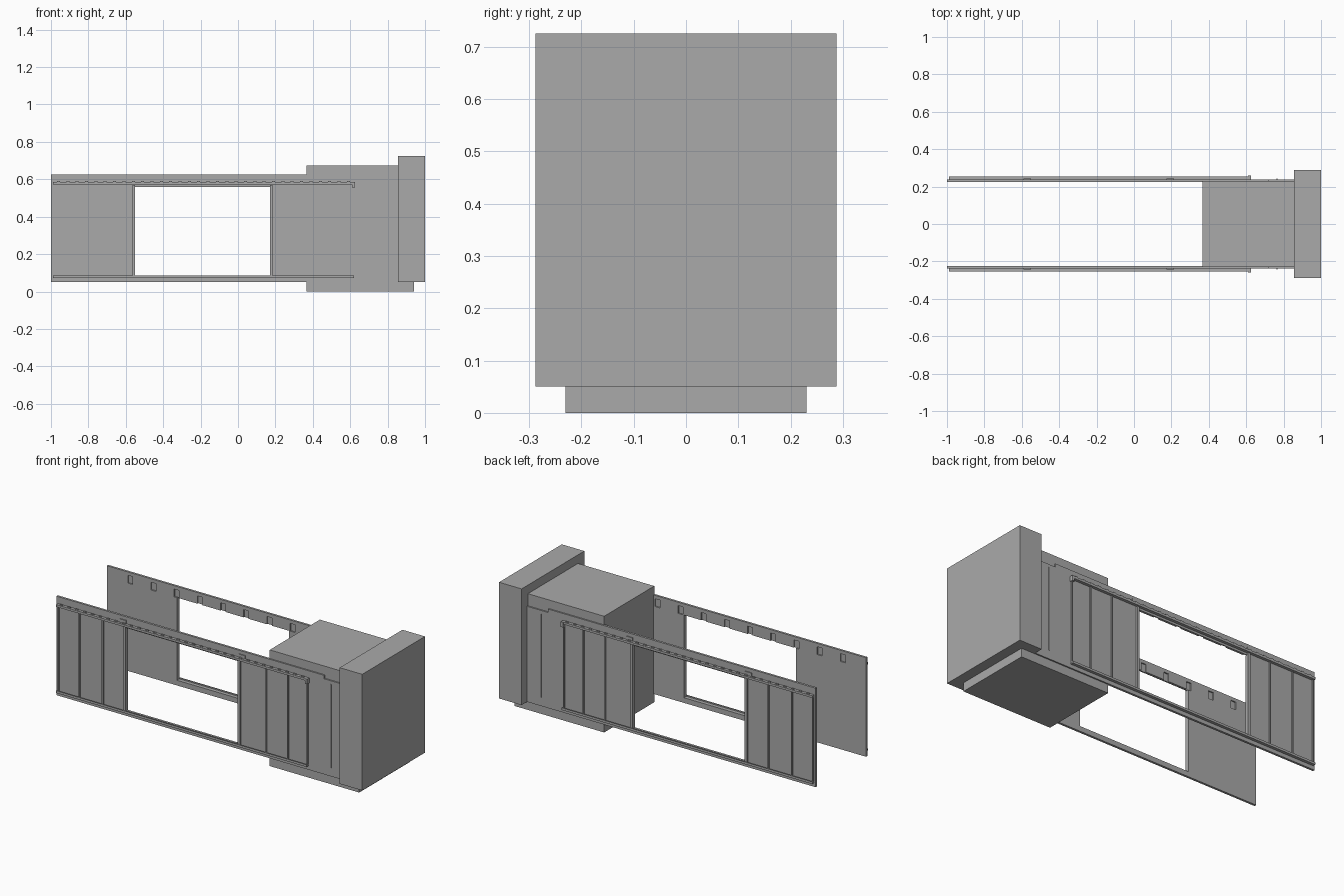
import bpy, bmesh
from mathutils import Matrix, Vector

if "Cube" in bpy.data.objects:
    bpy.data.objects.remove(bpy.data.objects["Cube"])

grey = bpy.data.materials.new("plain grey")
grey.diffuse_color = (0.4, 0.4, 0.4, 1)
grey.use_nodes = True
grey.node_tree.nodes["Principled BSDF"].inputs["Base Color"].default_value = grey.diffuse_color


def make(name, boxes):
    """One object from (x0, x1, y0, y1, z0, z1) boxes."""
    bm = bmesh.new()
    for x0, x1, y0, y1, z0, z1 in boxes:
        c = Vector((x0 + x1, y0 + y1, z0 + z1)) / 2
        size = (x1 - x0, abs(y1 - y0), z1 - z0, 1)
        bmesh.ops.create_cube(bm, size=1, matrix=Matrix.Translation(c) @ Matrix.Diagonal(size))
    me = bpy.data.meshes.new(name)
    bm.to_mesh(me)
    bm.free()
    me.materials.append(grey)
    ob = bpy.data.objects.new(name, me)
    bpy.context.collection.objects.link(ob)
    return ob


# Solid body and end cap
make("core_block", [(0.365, 0.94, -0.23, 0.23, 0, 0.675)])
make("end_cap", [(0.855, 1.0, -0.288, 0.288, 0.05, 0.725)])

OPEN_L, OPEN_R, SILL, HEAD, SLOT_TOP = -0.55, 0.17, 0.08, 0.56, 0.605
slots = [-0.85 + 0.149 * i for i in range(9)]

for side, s in (("front", -1), ("back", 1)):
    def part(name, boxes):
        make(f"{side}_{name}", [(a, b, min(s * c, s * d), max(s * c, s * d), e, f)
                                for a, b, c, d, e, f in boxes])

    # Wall framing the opening; the head strip has recessed slots inside
    IN, MID, OUT = 0.225, 0.232, 0.238
    wall = [(-1, OPEN_L, IN, OUT, 0.05, HEAD),
            (OPEN_R, 0.855, IN, OUT, 0.05, HEAD),
            (OPEN_L, OPEN_R, IN, OUT, 0.05, SILL),
            (-1, 0.72, IN, OUT, SLOT_TOP, 0.625),
            (0.72, 0.855, IN, OUT, HEAD, 0.605),
            (-1, 0.72, MID, OUT, HEAD, SLOT_TOP)]
    edges = [-1] + [v for x in slots for v in (x - 0.016, x + 0.016)] + [0.72]
    wall += [(a, b, IN, MID, HEAD, SLOT_TOP) for a, b in zip(edges[::2], edges[1::2])]
    part("wall", wall)

    # Upright ribs of the two sliding panels, and the trim strip by the cap
    part("panel_ribs", [(x - 0.004, x + 0.004, OUT, 0.246, SILL, 0.57)
                        for x in (-0.985, -0.85, -0.70, 0.35, 0.49, 0.615)])
    part("door_jambs", [(-0.565, OPEN_L, OUT, 0.248, SILL, 0.57),
                        (OPEN_R, 0.185, OUT, 0.248, SILL, 0.57)])
    part("trim_strip", [(0.762, 0.768, OUT, 0.242, 0.1, 0.585)])

    # Top rail with small teeth and an end hook
    part("top_rail", [(-0.99, 0.62, OUT, 0.255, 0.572, 0.585)])
    part("rail_teeth", [(-0.96 + 0.05 * i - 0.008, -0.96 + 0.05 * i + 0.008, 0.245, 0.252, 0.585, 0.591)
                        for i in range(32)])
    part("rail_hook", [(0.61, 0.625, OUT, 0.258, 0.555, 0.585)])
    part("rail_brackets", [(x - 0.02, x + 0.02, OUT, 0.243, 0.585, 0.605) for x in (-0.57, 0.195)])

    # Bottom rail: a shelf with a raised outer lip
    part("bottom_rail", [(-0.99, 0.62, OUT, 0.255, 0.072, 0.078),
                         (-0.99, 0.62, 0.25, 0.255, 0.072, 0.085)])
